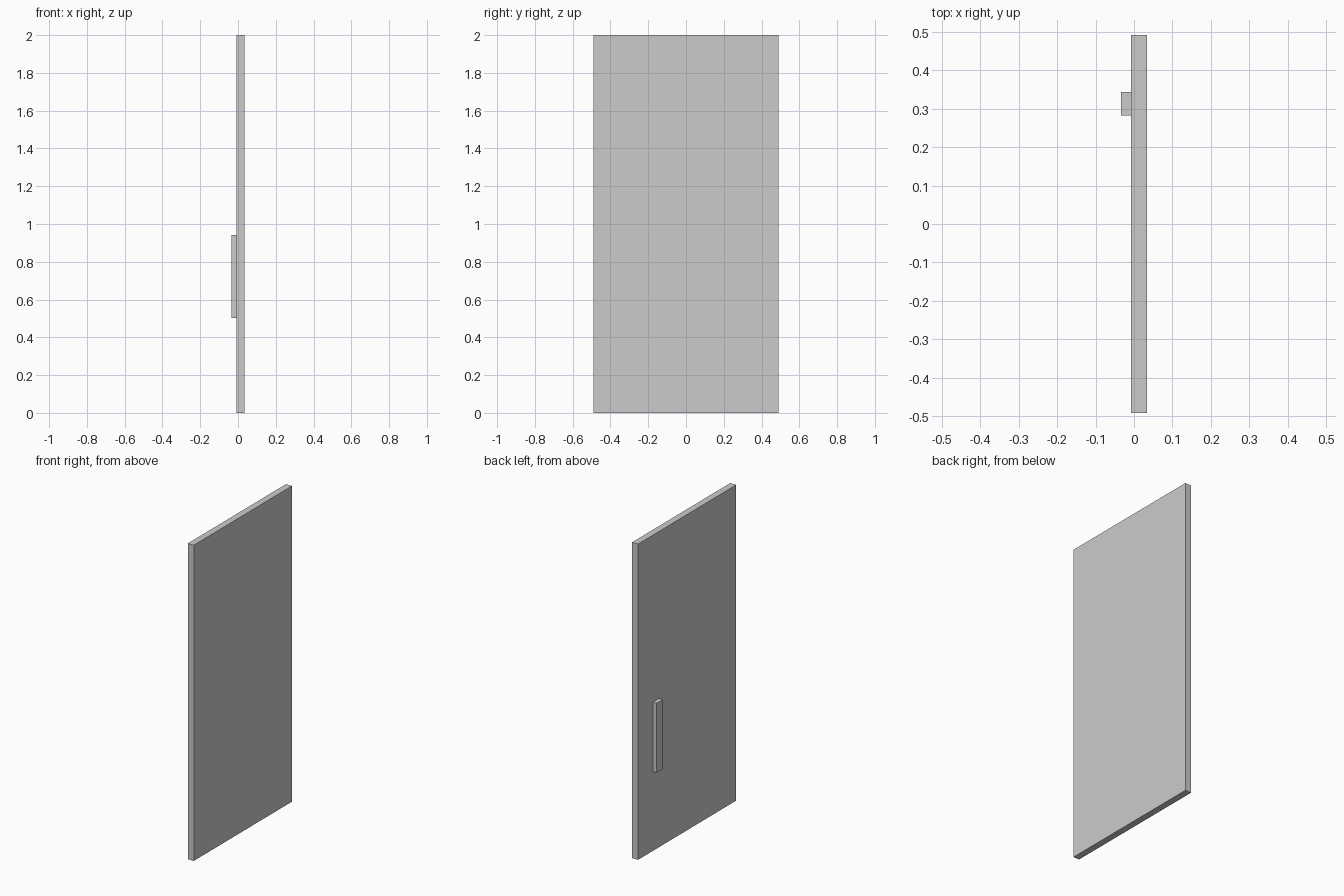
import bpy
from mathutils import Vector

if "Cube" in bpy.data.objects:
    bpy.data.objects.remove(bpy.data.objects["Cube"])


def box(name, low, high):
    """Axis-aligned box between two corners."""
    low, high = Vector(low), Vector(high)
    bpy.ops.mesh.primitive_cube_add(size=1, location=(low + high) / 2)
    obj = bpy.context.object
    obj.name = name
    obj.scale = high - low
    bpy.ops.object.transform_apply(location=False, rotation=False, scale=True)
    return obj


# Flat door leaf
box("door_panel", (-0.008, -0.491, 0.0), (0.034, 0.491, 2.0))

# Solid vertical pull on the -x face
box("door_handle", (-0.034, 0.282, 0.502), (-0.008, 0.343, 0.942))
